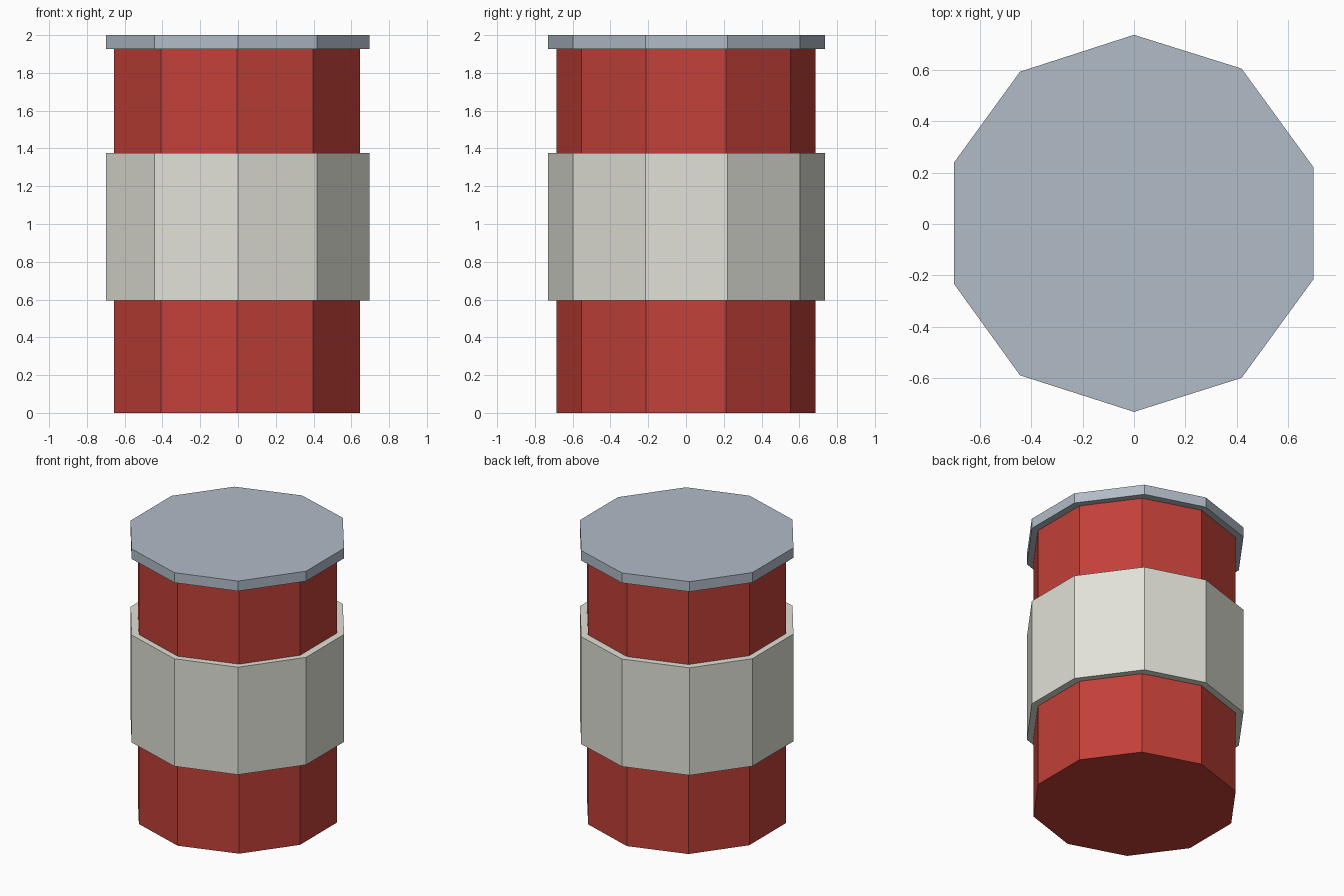
import bpy
import math

if "Cube" in bpy.data.objects:
    bpy.data.objects.remove(bpy.data.objects["Cube"])


def material(name, color):
    m = bpy.data.materials.new(name)
    m.diffuse_color = (*color, 1.0)
    m.use_nodes = True
    m.node_tree.nodes["Principled BSDF"].inputs["Base Color"].default_value = m.diffuse_color
    return m


def prism(name, ring, z0, z1, mat):
    """Closed flat-sided prism from a counter-clockwise ring of xy points."""
    n = len(ring)
    verts = [(x, y, z) for z in (z0, z1) for x, y in ring]
    faces = [(i, (i + 1) % n, n + (i + 1) % n, n + i) for i in range(n)]
    faces += [tuple(reversed(range(n))), tuple(range(n, 2 * n))]
    mesh = bpy.data.meshes.new(name)
    mesh.from_pydata(verts, [], faces)
    mesh.materials.append(mat)
    obj = bpy.data.objects.new(name, mesh)
    bpy.context.collection.objects.link(obj)
    return obj


red = material("red paint", (0.54, 0.052, 0.040))
cream = material("off white", (0.75, 0.75, 0.68))
steel = material("grey steel", (0.44, 0.50, 0.57))

# Regular ten-sided ring for the body
body_ring = [(-0.005 + 0.685 * math.sin(-i * math.tau / 10),
              0.685 * math.cos(i * math.tau / 10)) for i in range(10)]

# Slightly uneven ten-sided ring for the label band and lid
outer_ring = [(0.0, 0.735), (-0.443, 0.592), (-0.70, 0.238), (-0.70, -0.232),
              (-0.443, -0.588), (0.0, -0.73), (0.418, -0.598), (0.697, -0.215),
              (0.697, 0.221), (0.418, 0.604)]

prism("can_body", body_ring, 0.0, 1.95, red)
prism("label_band", outer_ring, 0.595, 1.375, cream)
prism("lid", outer_ring, 1.927, 2.0, steel)
